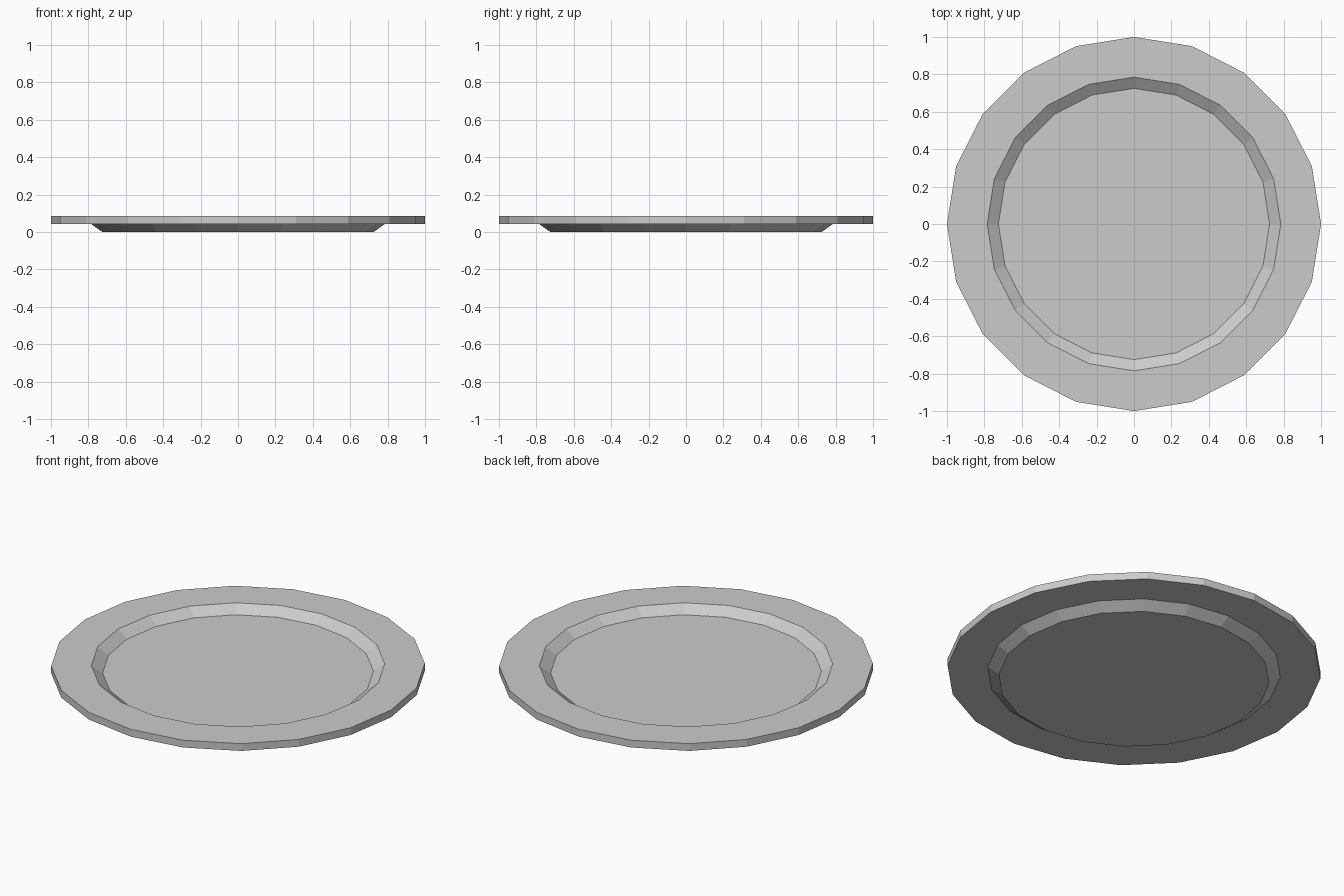
import bpy, bmesh
from math import cos, sin, tau

if "Cube" in bpy.data.objects:
    bpy.data.objects.remove(bpy.data.objects["Cube"])

SIDES = 20
# closed plate section (radius, height): underside, rim, then the well
PROFILE = [(0.725, 0.0), (0.785, 0.043), (1.0, 0.043),
           (1.0, 0.086), (0.785, 0.086), (0.725, 0.043)]

bm = bmesh.new()
rings = [[bm.verts.new((r * cos(tau * i / SIDES), r * sin(tau * i / SIDES), z))
          for i in range(SIDES)] for r, z in PROFILE]

# flat-sided bands between the rings
for a, b in zip(rings, rings[1:]):
    for i in range(SIDES):
        j = (i + 1) % SIDES
        bm.faces.new((a[i], a[j], b[j], b[i]))

# base and well floor
bm.faces.new(rings[0][::-1])
bm.faces.new(rings[-1])
bmesh.ops.recalc_face_normals(bm, faces=bm.faces)

mesh = bpy.data.meshes.new("plate")
bm.to_mesh(mesh)
bm.free()
bpy.context.collection.objects.link(bpy.data.objects.new("plate", mesh))
